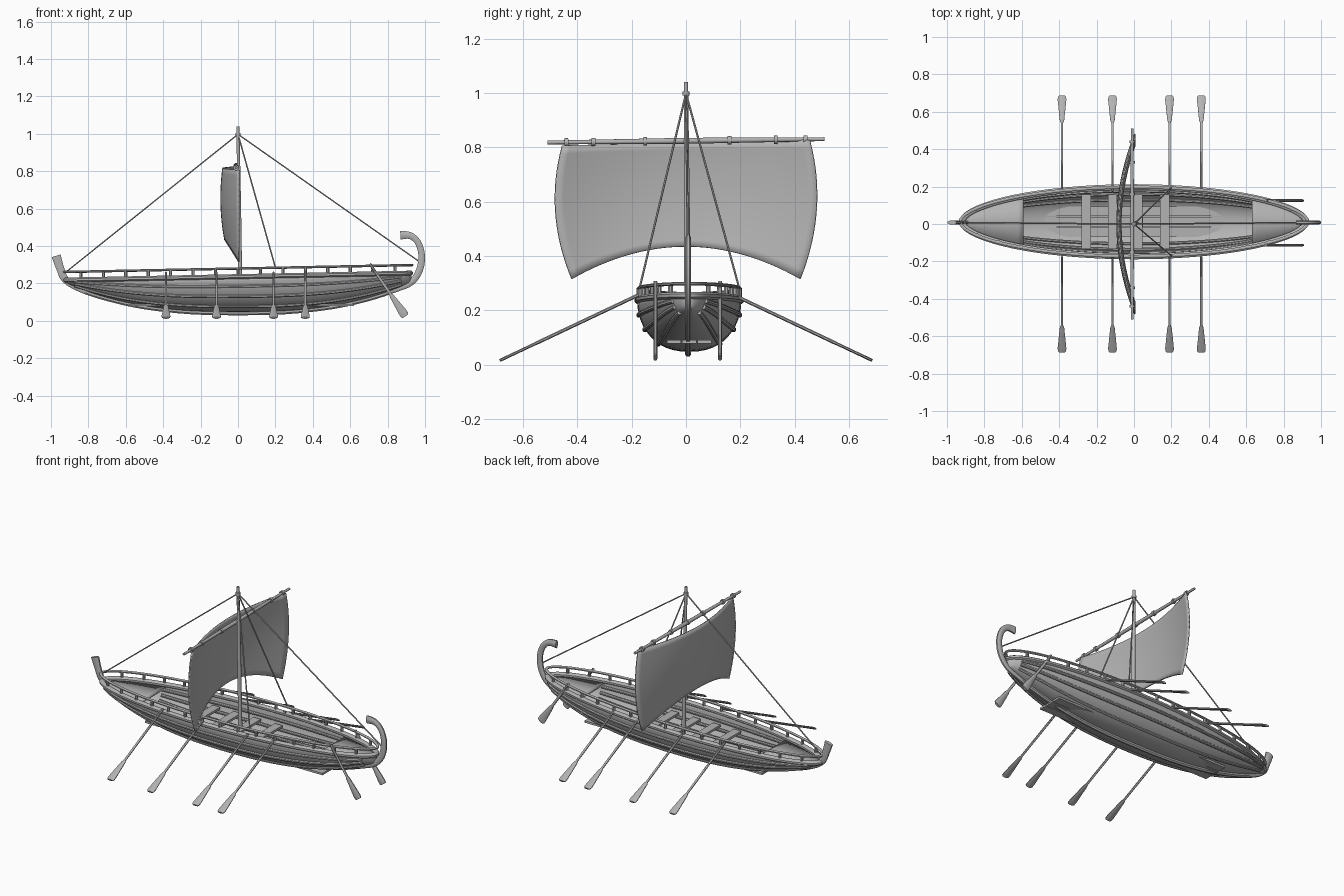
import bpy, bmesh, math
from mathutils import Vector

if "Cube" in bpy.data.objects:
    bpy.data.objects.remove(bpy.data.objects["Cube"])

grey = bpy.data.materials.new("plain_grey")
grey.use_nodes = True
grey.diffuse_color = (0.45, 0.45, 0.45, 1)
grey.node_tree.nodes["Principled BSDF"].inputs["Base Color"].default_value = grey.diffuse_color

X, Y, Z = Vector((1, 0, 0)), Vector((0, 1, 0)), Vector((0, 0, 1))
MID = 0.012      # centre line of the hull in y
HALF = 0.92      # half length of the hull
BEAM = 0.185     # half width of the hull


def finish(name, bm, thickness=0):
    bmesh.ops.recalc_face_normals(bm, faces=bm.faces)
    mesh = bpy.data.meshes.new(name)
    bm.to_mesh(mesh)
    bm.free()
    mesh.materials.append(grey)
    ob = bpy.data.objects.new(name, mesh)
    bpy.context.collection.objects.link(ob)
    if thickness:
        mod = ob.modifiers.new("thickness", 'SOLIDIFY')
        mod.thickness, mod.offset = thickness, 0
    bpy.ops.object.select_all(action='DESELECT')
    ob.select_set(True)
    bpy.context.view_layer.objects.active = ob
    bpy.ops.object.shade_smooth_by_angle(angle=math.radians(40))
    return ob


def grid(name, rows, thickness):
    """Sheet through rows of points."""
    bm = bmesh.new()
    vs = [[bm.verts.new(p) for p in row] for row in rows]
    for a, b in zip(vs, vs[1:]):
        for i in range(len(a) - 1):
            bm.faces.new((a[i], a[i + 1], b[i + 1], b[i]))
    bmesh.ops.remove_doubles(bm, verts=bm.verts, dist=0.0005)
    return finish(name, bm, thickness)


def sweep(name, pts, sizes, up=Z, sides=8, closed=False):
    """Elliptical bar along a path; sizes are half widths (across, along up)."""
    pts = [Vector(p) for p in pts]
    if isinstance(sizes, (int, float)):
        sizes = (sizes, sizes)
    if isinstance(sizes, tuple):
        sizes = [sizes] * len(pts)
    bm, rings, n = bmesh.new(), [], len(pts)
    for i, p in enumerate(pts):
        a = pts[(i - 1) % n] if closed else pts[max(i - 1, 0)]
        b = pts[(i + 1) % n] if closed else pts[min(i + 1, n - 1)]
        d = (b - a).normalized()
        across = up.cross(d).normalized()
        rise = d.cross(across)
        w, h = sizes[i]
        rings.append([bm.verts.new(p + across * w * math.cos(t) + rise * h * math.sin(t))
                      for t in (2 * math.pi * (k + 0.5) / sides for k in range(sides))])
    for i in range(n if closed else n - 1):
        a, b = rings[i], rings[(i + 1) % n]
        for k in range(sides):
            m = (k + 1) % sides
            bm.faces.new((a[k], a[m], b[m], b[k]))
    if not closed:
        bm.faces.new(rings[0])
        bm.faces.new(rings[-1])
    return finish(name, bm)


def smooth_path(pts, steps=4):
    """Catmull-Rom path through a few points of any dimension."""
    p = [pts[0]] + pts + [pts[-1]]
    out = []
    for i in range(1, len(p) - 2):
        for s in range(steps):
            t = s / steps
            out.append(tuple(0.5 * (2 * b + (c - a) * t + (2 * a - 5 * b + 4 * c - d) * t * t
                                    + (3 * b - a - 3 * c + d) * t ** 3)
                             for a, b, c, d in zip(*p[i - 1:i + 3])))
    return out + [tuple(pts[-1])]


def box(name, centre, size):
    bm = bmesh.new()
    bmesh.ops.create_cube(bm, size=1)
    for v in bm.verts:
        v.co = Vector([c + s * q for c, s, q in zip(centre, size, v.co)])
    return finish(name, bm)


# Hull shape rules
def half_width(x):
    return BEAM * max(0, 1 - (x / HALF) ** 2) ** 0.55


def keel_z(x):
    return 0.043 + 0.155 * abs(x / HALF) ** 2.6


def rim_z(x):
    return 0.237 + 0.02 * x


def hull_point(x, t, side, inset=0):
    a = t * math.pi / 2
    low = keel_z(x) + 0.012 + inset
    return Vector((x, MID + side * max(0, half_width(x) - inset) * math.sin(a) ** 0.85,
                   low + (rim_z(x) - low) * (1 - math.cos(a))))


stations = [-HALF * math.cos(math.pi * i / 48) for i in range(49)]
grid("hull_shell", [[hull_point(x, abs(k) / 12, 1 if k > 0 else -1) for k in range(-12, 13)]
                    for x in stations], 0.014)


# Rim and upper rail run around the whole hull
def loop(length, lift, count=72):
    out = []
    for i in range(count):
        t = 2 * math.pi * i / count
        s, x = math.sin(t), length * math.cos(t)
        out.append((x, MID + math.copysign(BEAM * abs(s) ** 1.1, s), rim_z(x) + lift))
    return out


sweep("hull_rim", loop(0.92, 0), (0.017, 0.014), closed=True)
sweep("upper_rail", loop(0.93, 0.043), (0.009, 0.007), closed=True)

# Wales, inner stringers, rail posts
for side, label in ((1, "left"), (-1, "right")):
    for t in (0.36, 0.62, 0.82):
        sweep(f"{label}_wale", [hull_point(x, t, side, -0.008) for x in stations[5:-5]], 0.009)
    for t in (0.45, 0.65, 0.84):
        sweep(f"{label}_stringer", [hull_point(-0.6 + 0.062 * i, t, side, 0.016)
                                    for i in range(21)], 0.009)
    for i in range(15):
        x = -0.84 + 0.12 * i
        y = MID + side * half_width(x)
        sweep(f"{label}_rail_post", [(x, y, rim_z(x)), (x, y, rim_z(x) + 0.043)], 0.009, up=Y)

# End decks and floor boards
for name, start, end in (("bow_deck", -0.9, -0.59), ("stern_deck", 0.63, 0.9)):
    xs = [start + (end - start) * i / 10 for i in range(11)]
    grid(name, [[(x, MID + k * half_width(x) * 0.97, rim_z(x) - 0.015) for k in (-1, 0, 1)]
                for x in xs], 0.014)
for k in (-1, 0, 1):
    box("floor_board", (0.02, MID + k * 0.056, 0.085), (1.2, 0.052, 0.012))

# Rowing benches
for x in (-0.255, -0.115, 0.02, 0.165):
    box("bench", (x, MID, 0.175), (0.05, 0.29, 0.014))

# Keel with the flared bow post and curled stern post: x, z, half width
profile = [(-0.972, 0.348, 0.027), (-0.952, 0.285, 0.023), (-0.922, 0.22, 0.021)]
profile += [(x, keel_z(x), 0.014) for x in (-0.84, -0.7, -0.5, -0.25, 0, 0.25, 0.5, 0.7, 0.84)]
profile += [(0.925, 0.205, 0.018), (0.97, 0.27, 0.02), (0.982, 0.35, 0.019),
            (0.962, 0.42, 0.018), (0.92, 0.456, 0.02), (0.868, 0.458, 0.025)]
path = smooth_path(profile)
sweep("keel_and_posts", [(x, 0.008, z) for x, z, w in path], [(w, 0.012) for x, z, w in path], up=Y)

# Mast, with a collar near the top
sweep("mast", [(0.013, 0.006, 0.08), (0.006, 0.003, 0.6), (0, 0, 1.04)],
      [(0.012, 0.012), (0.011, 0.011), (0.008, 0.008)], up=Y, sides=12)
sweep("mast_collar", [(0, 0, 0.99), (0, 0, 1.005)], 0.013, up=Y, sides=12)
box("mast_step", (0.013, 0.006, 0.1), (0.07, 0.05, 0.04))

# Yard and its lashings
def yard_at(y):
    return Vector((-0.01, y, 0.824 + 0.012 * y))


sweep("yard", [yard_at(y) for y in (-0.51, 0, 0.51)],
      [(0.007, 0.007), (0.011, 0.011), (0.007, 0.007)], sides=10)
for y in (-0.44, -0.34, -0.15, 0, 0.16, 0.33, 0.44):
    sweep("yard_lashing", [yard_at(y - 0.007), yard_at(y + 0.007)], 0.015, sides=10)

# Billowing sail with an arched foot
rows = []
for j in range(17):
    v = j / 16
    edge = 0.42 + 0.035 * v + 0.17 * v * (1 - v)
    row = []
    for i in range(33):
        u = i / 16 - 1
        foot, head = 0.315 + 0.12 * (1 - u * u), 0.817 + 0.01 * u
        billow = (0.075 + 0.06 * v * (1 - v) + 0.01 * v) * (1 - u * u)
        row.append((0.005 - billow, u * edge, foot + (head - foot) * v))
    rows.append(row)
grid("sail", rows, 0.008)

# Rigging
top = (0, 0, 0.998)
for name, end in (("forestay", (-0.915, 0.008, 0.265)), ("backstay", (0.965, 0.008, 0.32)),
                  ("left_shroud", (0.2, 0.195, 0.285)), ("right_shroud", (0.2, -0.17, 0.285))):
    sweep(name, [top, end], 0.004, up=Y if "stay" in name else Z, sides=6)


# Oars: each is a shaft that widens into a flat blade
def oar(name, start, end, blade, up, shaft, flat):
    start, end = Vector(start), Vector(end)
    stops = [(0, shaft, shaft), (1 - blade, shaft, shaft), (1 - blade * 0.9, 0.013, flat),
             (1 - blade * 0.15, 0.025, flat), (1 - blade * 0.04, 0.024, flat), (1, 0.018, flat)]
    sweep(name, [start.lerp(end, s) for s, w, h in stops], [(w, h) for s, w, h in stops], up=up)


for side, label in ((1, "left"), (-1, "right")):
    for x in (-0.385, -0.115, 0.19, 0.36):
        oar(f"{label}_oar", (x, side * 0.175, 0.257), (x, side * 0.685, 0.016), 0.28, Z, 0.007, 0.006)
    y = MID - 0.006 + side * 0.119
    oar(f"{label}_steering_oar", (0.705, y, 0.305), (0.895, y, 0.025), 0.42, Y, 0.008, 0.008)
